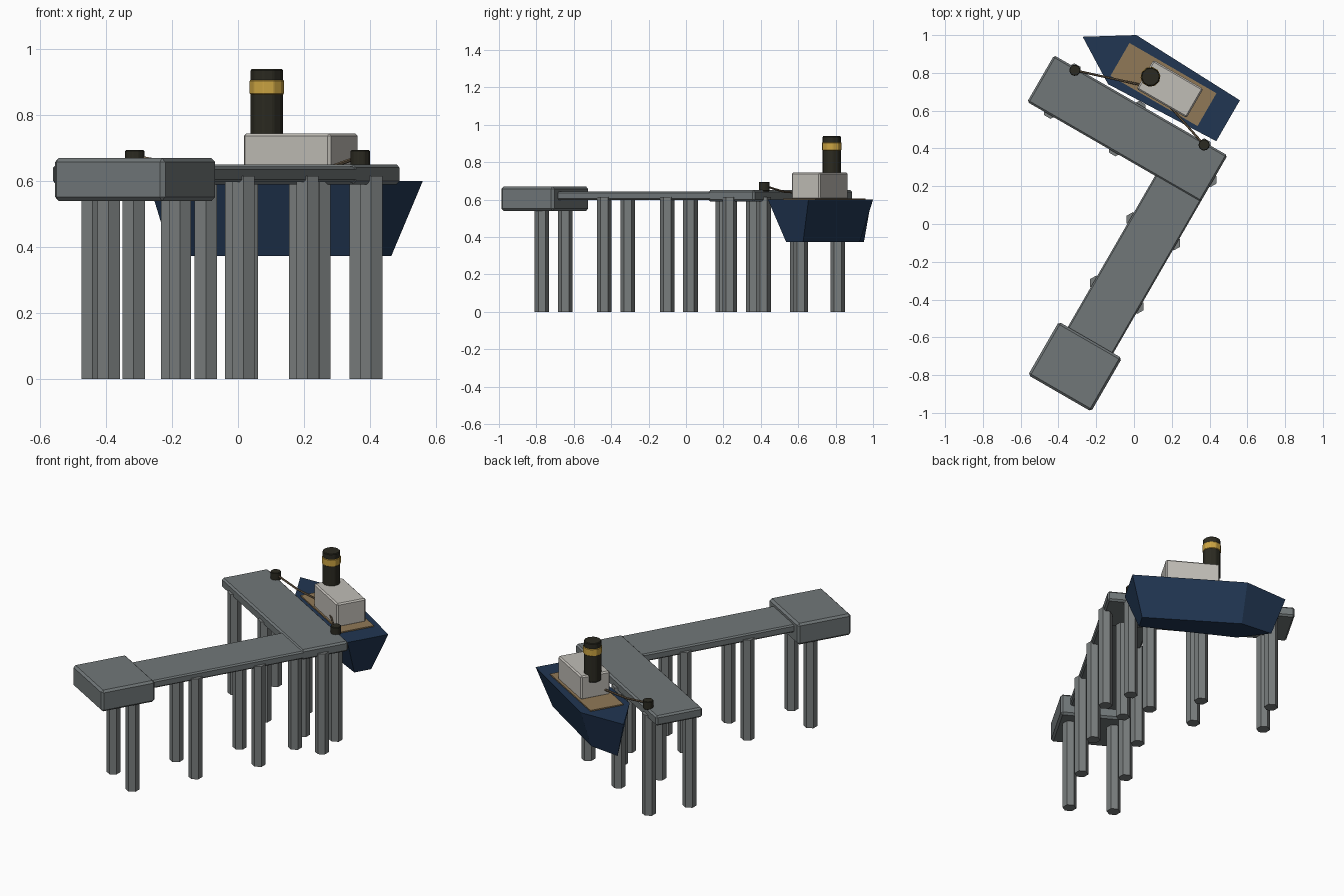
import bpy, bmesh, math
from mathutils import Matrix, Vector

if "Cube" in bpy.data.objects:
    bpy.data.objects.remove(bpy.data.objects["Cube"])

# Everything is laid out square to the pier (v across, u along), then turned 30 degrees
TURN = Matrix.Rotation(math.radians(-30), 4, 'Z')


def material(name, rgb):
    m = bpy.data.materials.new(name)
    m.diffuse_color = (*rgb, 1)
    m.use_nodes = True
    m.node_tree.nodes["Principled BSDF"].inputs["Base Color"].default_value = m.diffuse_color
    return m


CONCRETE = material("grey_concrete", (0.165, 0.185, 0.19))
PILE = material("pile_grey", (0.19, 0.205, 0.205))
NAVY = material("navy_hull", (0.015, 0.037, 0.085))
DECK = material("tan_deck", (0.28, 0.19, 0.095))
WHITE = material("off_white", (0.53, 0.51, 0.47))
BLACK = material("soft_black", (0.024, 0.023, 0.015))
GOLD = material("gold_band", (0.6, 0.37, 0.055))
ROPE = material("rope_brown", (0.16, 0.115, 0.07))


def finish(name, bm, mat, bevel=0):
    bmesh.ops.recalc_face_normals(bm, faces=bm.faces)
    if bevel:
        bmesh.ops.bevel(bm, geom=bm.edges[:], offset=bevel, segments=1,
                        affect='EDGES', profile=0.5)
    me = bpy.data.meshes.new(name)
    bm.transform(TURN)
    bm.to_mesh(me)
    bm.free()
    me.materials.append(mat)
    ob = bpy.data.objects.new(name, me)
    bpy.context.collection.objects.link(ob)
    return ob


def loft(name, bottom, top, z0, z1, mat, bevel=0):
    """Solid between two outlines with equal point counts."""
    bm = bmesh.new()
    a = [bm.verts.new((x, y, z0)) for x, y in bottom]
    b = [bm.verts.new((x, y, z1)) for x, y in top]
    n = len(a)
    bm.faces.new(a[::-1])
    bm.faces.new(b)
    for i in range(n):
        j = (i + 1) % n
        bm.faces.new((a[i], a[j], b[j], b[i]))
    return finish(name, bm, mat, bevel)


def box(name, v0, v1, u0, u1, z0, z1, mat, bevel=0):
    o = [(v0, u0), (v1, u0), (v1, u1), (v0, u1)]
    return loft(name, o, o, z0, z1, mat, bevel)


def prism(name, v, u, r, z0, z1, n, mat, bevel=0):
    o = [(v + r * math.cos(2 * math.pi * i / n), u + r * math.sin(2 * math.pi * i / n))
         for i in range(n)]
    return loft(name, o, o, z0, z1, mat, bevel)


# Pier slabs
box("shore_block", -0.086, 0.300, -0.973, -0.647, 0.54, 0.67, CONCRETE, 0.012)
box("walkway", -0.031, 0.247, -0.70, 0.30, 0.597, 0.644, CONCRETE, 0.008)
box("pier_head", -0.813, 0.247, 0.277, 0.562, 0.59, 0.651, CONCRETE, 0.010)

# Hexagonal piles under walkway and head
for u in (-0.755, -0.37, 0.018, 0.405):
    for v in (-0.017, 0.233):
        prism("walkway_pile", v, u, 0.039, 0, 0.615, 6, PILE)
for v in (-0.68, -0.283, 0.115):
    for u in (0.295, 0.545):
        prism("head_pile", v, u, 0.039, 0, 0.615, 6, PILE)

# Ship hull: five-sided outline narrowing to the keel
C = 0.7225


def hull_outline(stern, h_stern, shoulder, h_shoulder, tip):
    return [(stern, C - h_stern), (stern, C + h_stern), (shoulder, C + h_shoulder),
            (tip, C), (shoulder, C - h_shoulder)]


loft("hull", hull_outline(0.09, 0.052, -0.47, 0.078, -0.651),
     hull_outline(0.158, 0.125, -0.489, 0.15, -0.731), 0.373, 0.60, NAVY)

# Deck, cabin and banded funnel
box("deck", -0.50, 0.032, 0.617, 0.818, 0.59, 0.607, DECK)
box("cabin", -0.345, -0.040, 0.626, 0.803, 0.60, 0.745, WHITE, 0.008)
prism("funnel", -0.314, C - 0.004, 0.050, 0.70, 0.94, 10, BLACK, 0.004)
prism("funnel_band", -0.314, C - 0.004, 0.053, 0.863, 0.907, 10, GOLD, 0.003)

# Bollards
bollards = [(-0.678, 0.548), (0.112, 0.548)]
for v, u in bollards:
    prism("bollard", v, u, 0.030, 0.645, 0.694, 10, BLACK, 0.003)

# Slightly sagging mooring ropes from bollards to the ship
for (v, u), (ev, eu) in zip(bollards, [(-0.34, 0.655), (-0.14, 0.632)]):
    start, end = Vector((v, u, 0.675)), Vector((ev, eu, 0.635))
    mid = (start + end) / 2 - Vector((0, 0, 0.012))
    side = (end - start).cross(Vector((0, 0, 1))).normalized()
    bm = bmesh.new()
    rings = []
    for p in (start, mid, end):
        rings.append([bm.verts.new(p + 0.006 * (math.cos(k * math.pi / 3) * side
                      + math.sin(k * math.pi / 3) * Vector((0, 0, 1)))) for k in range(6)])
    for a, b in zip(rings, rings[1:]):
        for k in range(6):
            j = (k + 1) % 6
            bm.faces.new((a[k], a[j], b[j], b[k]))
    bm.faces.new(rings[0])
    bm.faces.new(rings[-1])
    finish("mooring_rope", bm, ROPE)
